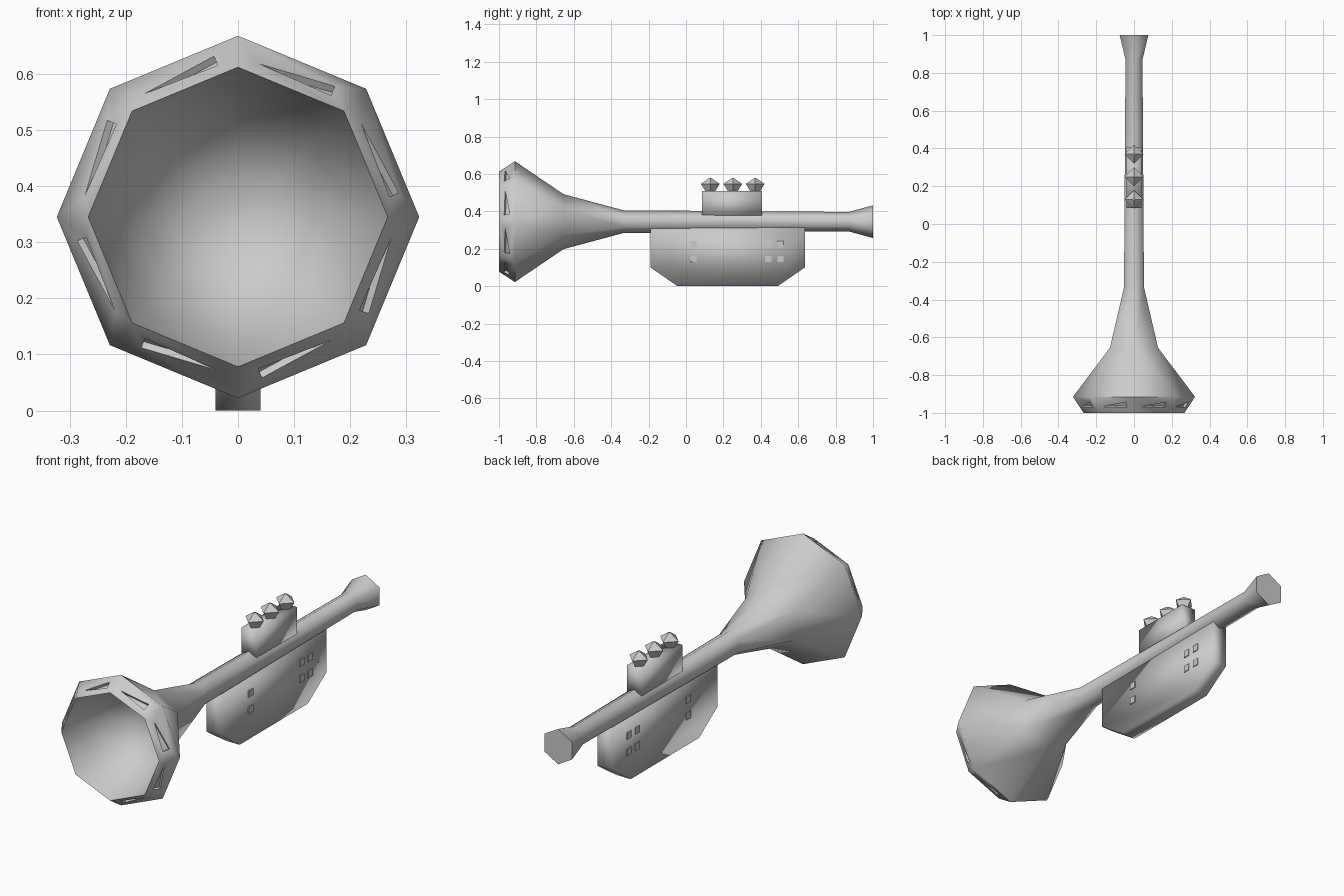
import bpy, bmesh, math
from mathutils import Vector, Matrix

if "Cube" in bpy.data.objects:
    bpy.data.objects.remove(bpy.data.objects["Cube"])

gray = bpy.data.materials.new("plain gray")
gray.use_nodes = True
gray.diffuse_color = (0.6, 0.6, 0.6, 1)
gray.node_tree.nodes["Principled BSDF"].inputs["Base Color"].default_value = (0.6, 0.6, 0.6, 1)

AXIS_Z = 0.345


def make(name, bm, smooth=None):
    """Turn a bmesh into an object; smooth is the sharp-edge angle in degrees."""
    bmesh.ops.recalc_face_normals(bm, faces=bm.faces[:])
    mesh = bpy.data.meshes.new(name)
    bm.to_mesh(mesh)
    bm.free()
    obj = bpy.data.objects.new(name, mesh)
    bpy.context.collection.objects.link(obj)
    mesh.materials.append(gray)
    if smooth:
        smooth_object(obj, smooth)
    return obj


def smooth_object(obj, angle):
    bpy.ops.object.select_all(action="DESELECT")
    obj.select_set(True)
    bpy.context.view_layer.objects.active = obj
    bpy.ops.object.shade_smooth_by_angle(angle=math.radians(angle))


def radial(turn, r, y):
    a = turn * math.tau
    return Vector((r * math.sin(a), y, AXIS_Z + r * math.cos(a)))


def join_rings(bm, a, b):
    """Skin two rings that may have different side counts."""
    n, m, i, j = len(a), len(b), 0, 0
    while i < n or j < m:
        step = (i + 1) * m - (j + 1) * n
        p, q = a[i % n], b[j % m]
        if step <= 0:
            i += 1
        if step >= 0:
            j += 1
        corners = [p, a[i % n], b[j % m], q]
        bm.faces.new(list(dict.fromkeys(corners)))


def prism(bm, points, offset):
    """Closed prism from an outline moved along an offset."""
    base = [bm.verts.new(p) for p in points]
    top = [bm.verts.new(Vector(p) + Vector(offset)) for p in points]
    bm.faces.new(base)
    bm.faces.new(top)
    join_rings(bm, base, top)


# Horn: inner bowl, bell rim, flared bell, tube and mouthpiece in one skin
sections = [(8, 0.08, -0.69), (8, 0.17, -0.76), (8, 0.235, -0.88), (8, 0.267, -1.0),
            (8, 0.323, -0.915), (6, 0.147, -0.655), (6, 0.061, -0.335),
            (6, 0.052, 0.87), (6, 0.0875, 1.0)]
bm = bmesh.new()
rings = [[bm.verts.new(radial(k / n, r, y)) for k in range(n)] for n, r, y in sections]
for a, b in zip(rings, rings[1:]):
    join_rings(bm, a, b)
bm.faces.new(rings[0])
bm.faces.new(rings[-1])
horn = make("horn", bm)

# Wedge slots around the rim
bm = bmesh.new()
for k in range(8):
    turn = (k + 0.5) / 8
    out = radial(turn, 1, 0) - Vector((0, 0, AXIS_Z))
    along = Vector((out.z, 0, -out.x))
    slope = (out * 0.052 + Vector((0, 0.085, 0))).normalized()
    normal = (out * 0.085 - Vector((0, 0.052, 0))).normalized()
    mid = radial(turn, 0.273, -0.957)
    points = [mid + along * u + slope * v + normal * 0.01
              for u, v in ((-0.07, -0.012), (0.07, -0.018), (0.07, 0.016))]
    prism(bm, points, normal * -0.024)
cutter = make("slot_cutter", bm)
cutter.hide_render = True
boolean = horn.modifiers.new("slots", "BOOLEAN")
boolean.operation = "DIFFERENCE"
boolean.solver = "EXACT"
boolean.object = cutter
bpy.context.view_layer.objects.active = horn
bpy.ops.object.modifier_apply(modifier=boolean.name)
bpy.data.objects.remove(cutter)
smooth_object(horn, 62)

# Lower body with chamfered bottom corners
bm = bmesh.new()
outline = [(-0.19, 0.315), (-0.19, 0.1), (-0.045, 0), (0.49, 0), (0.635, 0.1), (0.635, 0.315)]
prism(bm, [(-0.04, y, z) for y, z in outline], (0.08, 0, 0))
make("lower_body", bm, 180)

# Valve block on top of the tube
bm = bmesh.new()
outline = [(0.085, 0.37), (0.405, 0.37), (0.405, 0.51), (0.085, 0.51)]
prism(bm, [(-0.04, y, z) for y, z in outline], (0.08, 0, 0))
make("valve_block", bm, 180)

# Diamond-shaped valve buttons
for k in range(3):
    bm = bmesh.new()
    y = 0.13 + 0.12 * k
    layers = [[bm.verts.new((r * math.sin(t * math.pi / 2), y + r * math.cos(t * math.pi / 2), z))
               for t in range(4)] for r, z in ((0.026, 0.508), (0.05, 0.547), (0.006, 0.578))]
    for a, b in zip(layers, layers[1:]):
        join_rings(bm, a, b)
    bm.faces.new(layers[0])
    bm.faces.new(layers[-1])
    make(f"valve_button_{k + 1}", bm)

# Small square studs on both sides of the lower body
bm = bmesh.new()
for x in (-0.04, 0.04):
    for y in (0.04, 0.44, 0.505):
        for z in (0.145, 0.225):
            size = Matrix.Diagonal((0.008, 0.034, 0.034, 1))
            bmesh.ops.create_cube(bm, size=1, matrix=Matrix.Translation((x, y, z)) @ size)
make("side_studs", bm)
